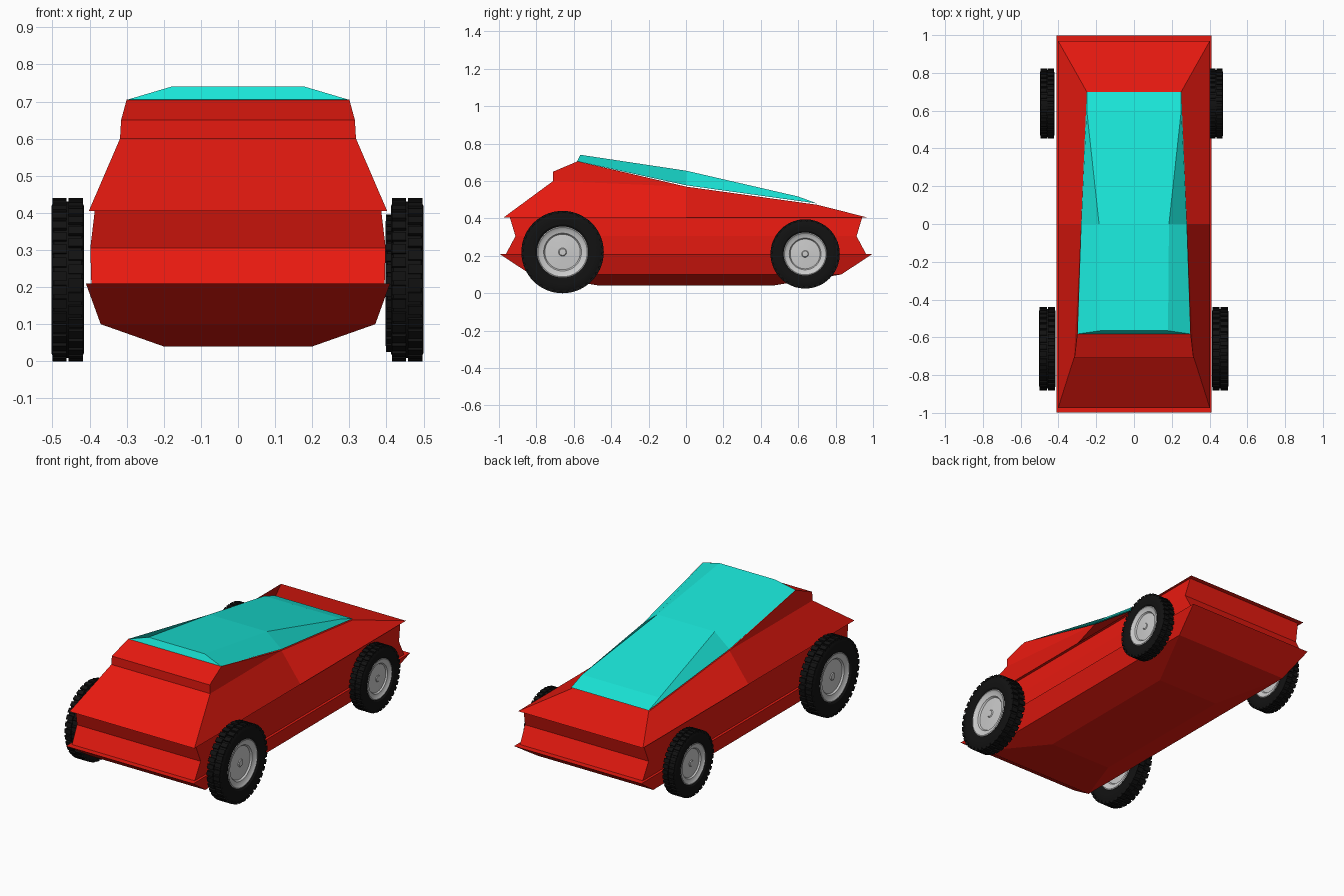
import bpy, bmesh
from math import pi, radians
from mathutils import Matrix, Vector

if "Cube" in bpy.data.objects:
    bpy.data.objects.remove(bpy.data.objects["Cube"])


def material(name, rgb):
    m = bpy.data.materials.new(name)
    m.diffuse_color = (*rgb, 1)
    m.use_nodes = True
    m.node_tree.nodes["Principled BSDF"].inputs["Base Color"].default_value = m.diffuse_color
    return m


RED = material("red_paint", (0.8, 0.01, 0.005))
CYAN = material("cyan_glass", (0.01, 0.78, 0.68))
BLACK = material("black_rubber", (0.006, 0.006, 0.006))


def finish(name, bm, mat=None, loc=(0, 0, 0), smooth=False):
    bmesh.ops.recalc_face_normals(bm, faces=bm.faces)
    me = bpy.data.meshes.new(name)
    bm.to_mesh(me)
    bm.free()
    ob = bpy.data.objects.new(name, me)
    bpy.context.collection.objects.link(ob)
    ob.location = loc
    if mat:
        me.materials.append(mat)
    if smooth:
        bpy.ops.object.select_all(action='DESELECT')
        ob.select_set(True)
        bpy.context.view_layer.objects.active = ob
        bpy.ops.object.shade_smooth_by_angle(angle=radians(30))
    return ob


def ring_loft(name, rings, mat):
    """Stack of rectangles (half width, half length, z), capped."""
    bm = bmesh.new()
    loops = [[bm.verts.new((sx * x, sy * y, z))
              for sx, sy in ((-1, -1), (1, -1), (1, 1), (-1, 1))] for x, y, z in rings]
    for a, b in zip(loops, loops[1:]):
        for i in range(4):
            j = (i + 1) % 4
            bm.faces.new((a[i], a[j], b[j], b[i]))
    bm.faces.new(loops[0])
    bm.faces.new(loops[-1])
    return finish(name, bm, mat)


def mirrored_shell(name, outline, sides, mat):
    """Right side outline bridged to its mirror image, plus side panels."""
    bm = bmesh.new()
    right = [bm.verts.new(p) for p in outline]
    left = [bm.verts.new((-x, y, z)) for x, y, z in outline]
    for i in range(len(outline)):
        j = (i + 1) % len(outline)
        bm.faces.new((right[i], right[j], left[j], left[i]))
    for panel in sides:
        bm.faces.new([right[i] for i in panel])
        bm.faces.new([left[i] for i in panel])
    return finish(name, bm, mat)


def lathe(profile, steps=48):
    """Spin (radius, x) points about the x axis."""
    bm = bmesh.new()
    vs = [bm.verts.new((x, 0, r)) for r, x in profile]
    es = [bm.edges.new(p) for p in zip(vs, vs[1:])]
    bmesh.ops.spin(bm, geom=vs + es, cent=(0, 0, 0), axis=(1, 0, 0),
                   angle=2 * pi, steps=steps, use_duplicate=False)
    bmesh.ops.remove_doubles(bm, verts=bm.verts, dist=1e-5)
    return bm


# Hull: lower tray and waisted middle band
ring_loft("lower_hull", [(0.2, 0.46, 0.04), (0.37, 0.83, 0.1), (0.41, 0.997, 0.21)], RED)
ring_loft("middle_band", [(0.395, 0.965, 0.205), (0.398, 0.912, 0.305), (0.386, 0.942, 0.405)], RED)

# Upper body with the stepped nose
mirrored_shell("upper_body", [
    (0.402, -0.975, 0.405), (0.318, -0.71, 0.6), (0.315, -0.71, 0.65), (0.3, -0.58, 0.705),
    (0.28, 0, 0.57), (0.25, 0.7, 0.473), (0.402, 0.97, 0.405), (0.402, 0, 0.405)],
    [(0, 1, 4, 7), (7, 4, 5, 6), (1, 2, 3, 4)], RED)

# Glass canopy
mirrored_shell("glass_canopy", [
    (0.298, -0.582, 0.705), (0.18, -0.565, 0.74), (0.185, 0, 0.655),
    (0.25, 0.6, 0.517), (0.25, 0.7, 0.48), (0.28, 0, 0.577)],
    [(0, 1, 2, 5), (5, 2, 3, 4)], CYAN)


def wheel(name, x0, x1, y, z, R):
    t, loc = (x1 - x0) / 2, ((x0 + x1) / 2, y, z)
    half = [(0.62, 0.8), (0.67, 0.97), (0.78, 1), (0.9, 1), (0.96, 0.85)]
    # Tyre carcass with staggered tread blocks
    prof = [(r * R, s * t) for r, s in half] + [(r * R, -s * t) for r, s in reversed(half)]
    finish(name + "_tyre", lathe(prof + prof[:1]), BLACK, loc, True)
    bm, n = bmesh.new(), 36
    for k in range(n):
        for s in (-1, 1):
            rot = Matrix.Rotation(2 * pi * (k + s * 0.25) / n, 4, 'X')
            box = (Matrix.Translation((s * t * 0.5, 0, 0.965 * R))
                   @ Matrix.Diagonal((t * 0.88, R * 0.115, R * 0.07, 1)))
            bmesh.ops.create_cube(bm, size=1, matrix=rot @ box)
    finish(name + "_tread", bm, BLACK, loc)
    # Dished rim
    rim = [(0.63, 0.8), (0.6, 0.85), (0.56, 0.7), (0.46, 0.6), (0.43, 0.4),
           (0.38, 0.42), (0.1, 0.5), (0.08, 0.6), (0, 0.62)]
    prof = [(r * R, s * t) for r, s in reversed(rim)] + [(r * R, -s * t) for r, s in rim]
    finish(name + "_rim", lathe(prof), None, loc, True)


# Wheels: large at the front, smaller at the rear
wheel("front_left_wheel", -0.503, -0.415, -0.66, 0.22, 0.22)
wheel("front_right_wheel", 0.412, 0.5, -0.66, 0.22, 0.22)
wheel("rear_left_wheel", -0.498, -0.421, 0.637, 0.21, 0.185)
wheel("rear_right_wheel", 0.397, 0.472, 0.637, 0.21, 0.185)
